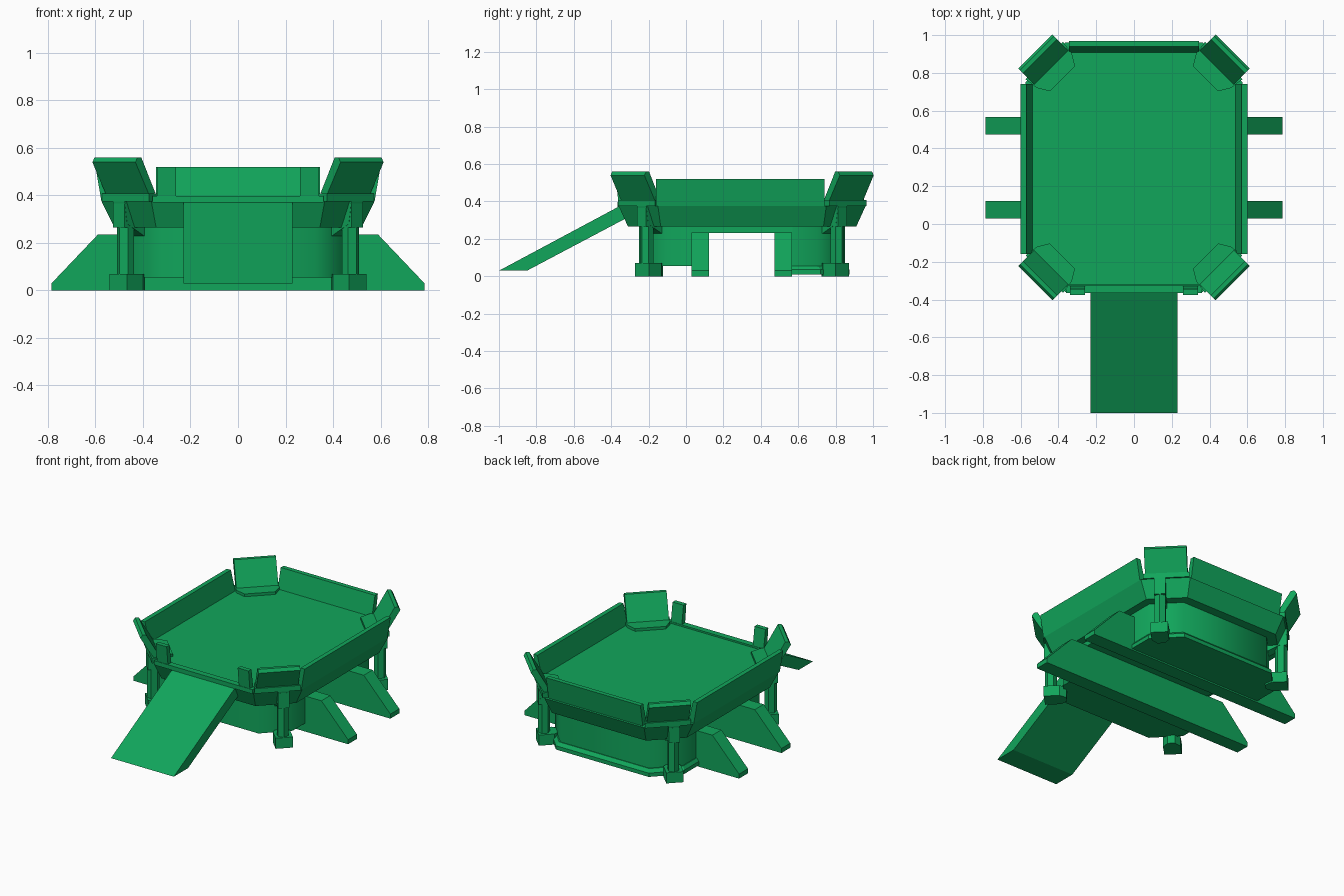
import bpy, bmesh, math

cube = bpy.data.objects.get("Cube")
if cube:
    bpy.data.objects.remove(cube, do_unlink=True)

green = bpy.data.materials.new("green")
green.use_nodes = True
COL = (0.0055, 0.38, 0.105, 1)
green.diffuse_color = COL
green.node_tree.nodes["Principled BSDF"].inputs["Base Color"].default_value = COL

CY = 0.30          # centre of the platform along y
TC = -0.064        # sideways offset of the corner fittings
SIDES = {1: "left", -1: "right"}
ENDS = {1: "back", -1: "front"}


def loft(name, rings, smooth=False):
    """Closed solid through rings of equal length."""
    bm = bmesh.new()
    loops = [[bm.verts.new(p) for p in ring] for ring in rings]
    n = len(loops[0])
    for a, b in zip(loops, loops[1:]):
        for i in range(n):
            j = (i + 1) % n
            bm.faces.new((a[i], a[j], b[j], b[i]))
    bm.faces.new(loops[0])
    bm.faces.new(loops[-1])
    bmesh.ops.recalc_face_normals(bm, faces=bm.faces)
    mesh = bpy.data.meshes.new(name)
    bm.to_mesh(mesh)
    bm.free()
    mesh.materials.append(green)
    if smooth:
        mesh.shade_smooth()
        mesh.set_sharp_from_angle(angle=math.radians(50))
    obj = bpy.data.objects.new(name, mesh)
    bpy.context.scene.collection.objects.link(obj)
    return obj


def octagon(hx, hy, cx, cy, z):
    half = [(cx, -hy), (hx, -cy), (hx, cy), (cx, hy)]
    pts = half + [(-x, -y) for x, y in half]
    return [(x, y + CY, z) for x, y in pts]


def box(name, x0, x1, y0, y1, z0, z1):
    loft(name, [[(x0, y0, z), (x1, y0, z), (x1, y1, z), (x0, y1, z)] for z in (z0, z1)])


# Platform: flared skirt with a slightly raised deck
loft("platform_skirt", [octagon(0.52, 0.61, 0.345, 0.435, 0.265),
                        octagon(0.575, 0.66, 0.365, 0.45, 0.375)])
loft("deck", [octagon(0.545, 0.62, 0.35, 0.43, z) for z in (0.37, 0.39)])
box("under_slab", -0.47, 0.47, 0.02, 0.57, 0.232, 0.27)

# Leaning side and back rails
rail = [(0.0, 0.375), (0.025, 0.52), (-0.005, 0.52), (-0.038, 0.385)]
for s, side in SIDES.items():
    loft(side + "_rail", [[(s * (0.575 + o), y, z) for o, z in rail] for y in (-0.16, 0.74)])
loft("back_rail", [[(x, CY + 0.645 + o, z) for o, z in rail] for x in (-0.345, 0.345)])

# Front sill, gate posts and boarding ramp
box("front_sill", -0.36, 0.36, -0.365, -0.325, 0.37, 0.398)
for s, side in SIDES.items():
    x0, x1 = sorted((s * 0.26, s * 0.34))
    loft(side + "_gate_post", [[(x, y, z) for x, y in ((x0, a), (x1, a), (x1, b), (x0, b))]
                               for a, b, z in ((-0.36, -0.325, 0.38), (-0.375, -0.345, 0.52))])
ramp = [(-1.0, 0.03), (-0.85, 0.03), (-0.33, 0.305), (-0.33, 0.385), (-0.355, 0.375)]
loft("ramp", [[(x, y, z) for y, z in ramp] for x in (-0.23, 0.23)])

# Cross beams with sloping ends
beam = [(0.785, 0), (0.785, 0.03), (0.59, 0.235)]
beam += [(-x, z) for x, z in reversed(beam)]
for end, y in (("front", 0.03), ("back", 0.473)):
    loft(end + "_beam", [[(x, yy, z) for x, z in beam] for yy in (y, y + 0.093)])


# Lower hull halves with chamfered outer corners
def half_plan(e, hx, cx, hy, cy, z):
    return [(x, CY + e * y, z) for x, y in
            ((-cx, hy), (cx, hy), (hx, cy), (hx, 0.2), (-hx, 0.2), (-hx, cy))]


for e, end in ENDS.items():
    loft(end + "_hull", [half_plan(e, 0.47, 0.325, 0.55, 0.4, z) for z in (0.055, 0.27)], True)
loft("back_ledge", [half_plan(1, 0.49, 0.34, 0.575, 0.42, 0.01),
                    half_plan(1, 0.49, 0.34, 0.575, 0.42, 0.035),
                    half_plan(1, 0.475, 0.33, 0.555, 0.405, 0.055)])


# Corner fittings: d runs outwards on the diagonal, t along the corner edge
def corner(sx, sy, d, t, z):
    r = math.sqrt(0.5)
    return (sx * r * (d + t), CY + sy * r * (d - t), z)


shield = [(0.72, 0.40), (0.803, 0.54), (0.79, 0.56), (0.768, 0.56), (0.684, 0.41)]
pad = [(0.735, -0.14), (0.735, 0.14), (0.66, 0.13), (0.60, 0.094), (0.60, -0.094), (0.66, -0.13)]
gusset = [(0.735, 0.375), (0.72, 0.28), (0.61, 0.225), (0.59, 0.27), (0.59, 0.375)]

for sx, side in SIDES.items():
    for sy, end in ENDS.items():
        tag = end + "_" + side + "_"

        def ring(pts, z):
            return [corner(sx, sy, d, t, z) for d, t in pts]

        def square(d, h, t=-0.025):
            return [(d - h, t - h), (d + h, t - h), (d + h, t + h), (d - h, t + h)]

        loft(tag + "shield", [[corner(sx, sy, d, TC + t, z) for d, z in shield]
                              for t in (-0.128, 0.128)])
        loft(tag + "pad", [[corner(sx, sy, d, TC + t, z) for d, t in pad]
                           for z in (0.375, 0.408)])
        loft(tag + "gusset", [[corner(sx, sy, d, t, z) for d, z in gusset]
                              for t in (-0.06, 0.01)])
        loft(tag + "cap", [ring(square(0.70, 0.034), z) for z in (0.265, 0.365)])
        hexagon = [(0.695 + 0.037 * math.cos(a * math.pi / 3),
                    -0.025 + 0.037 * math.sin(a * math.pi / 3)) for a in range(6)]
        loft(tag + "post", [ring(hexagon, z) for z in (0.06, 0.28)])
        # Foot with a pointed inner side
        foot = [(0.735, -0.075), (0.735, 0.03), (0.64, 0.03), (0.60, 0.0),
                (0.60, -0.045), (0.64, -0.075)]
        loft(tag + "foot", [ring(foot, z) for z in (0, 0.07)])
